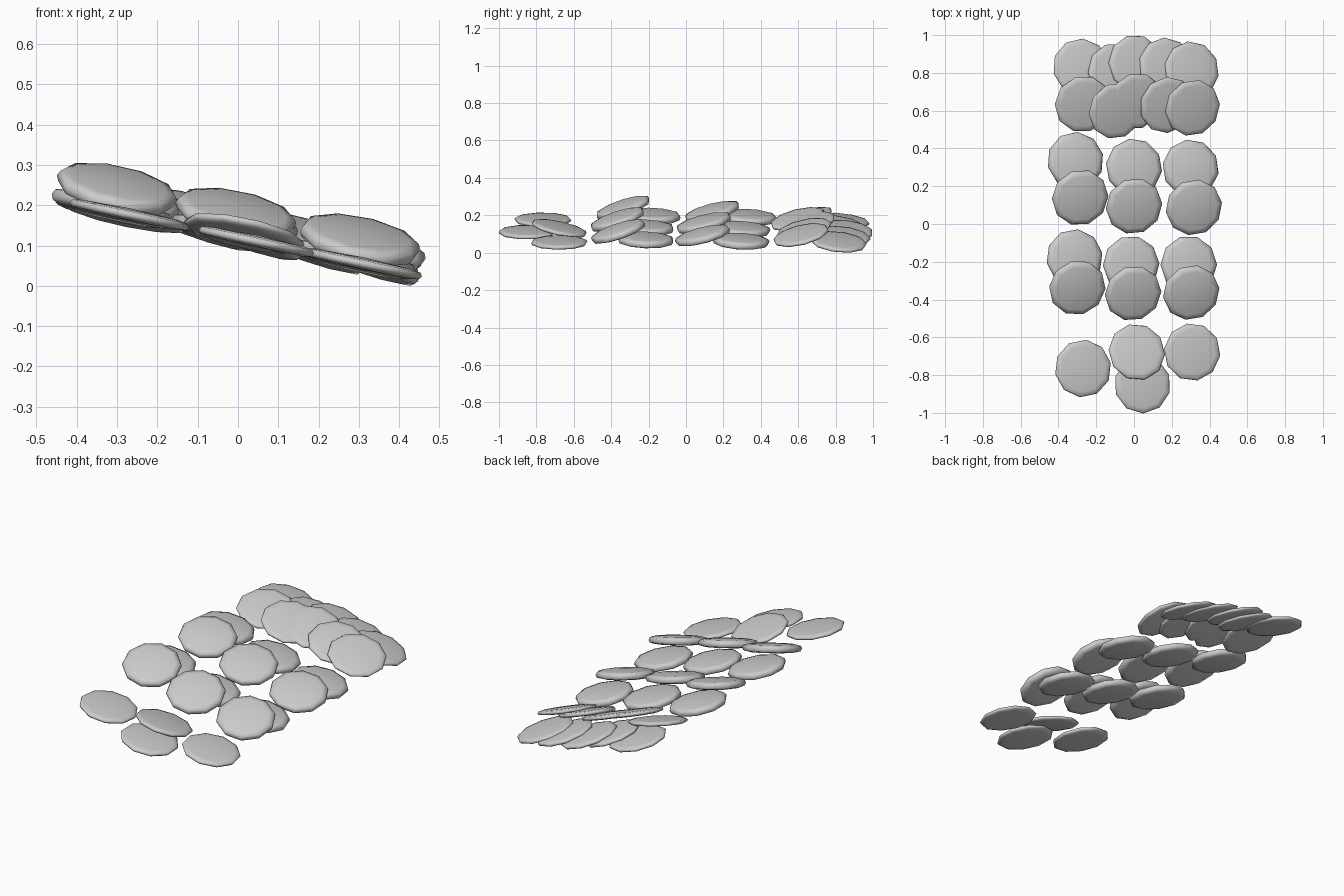
import bpy, bmesh, math, random
from mathutils import Euler

cube = bpy.data.objects.get("Cube")
if cube:
    bpy.data.objects.remove(cube)

random.seed(4)
SIDES = 10
RADIUS = 0.153
SLOPE = 0.21
# Half of the pebble cross-section: (radius factor, height)
PROFILE = [(0.8, -0.013), (0.96, -0.009), (1, 0), (0.96, 0.008), (0.8, 0.012)]

grey = bpy.data.materials.new("stone grey")
grey.use_nodes = True
colour = (0.6, 0.6, 0.6, 1)
grey.diffuse_color = colour
grey.node_tree.nodes["Principled BSDF"].inputs["Base Color"].default_value = colour


def disc_mesh():
    """Low ten-sided disc with a rounded rim and slightly domed faces."""
    bm = bmesh.new()
    rings = []
    for factor, z in PROFILE:
        ring = []
        for i in range(SIDES):
            a = math.tau * i / SIDES
            ring.append(bm.verts.new((RADIUS * factor * math.cos(a),
                                      RADIUS * factor * math.sin(a), z)))
        rings.append(ring)
    bottom = bm.verts.new((0, 0, -0.014))
    top = bm.verts.new((0, 0, 0.016))
    for i in range(SIDES):
        j = (i + 1) % SIDES
        for low, high in zip(rings, rings[1:]):
            bm.faces.new((low[i], low[j], high[j], high[i]))
        bm.faces.new((bottom, rings[0][j], rings[0][i]))
        bm.faces.new((top, rings[-1][i], rings[-1][j]))
    for face in bm.faces:
        face.smooth = True
    bmesh.ops.recalc_face_normals(bm, faces=bm.faces)
    mesh = bpy.data.meshes.new("disc")
    bm.to_mesh(mesh)
    bm.free()
    mesh.materials.append(grey)
    return mesh


MESH = disc_mesh()


def add_row(name, height, tilt, places, lean=12, thickness=1.0):
    """Discs resting on the sideways slope.
    tilt lifts the back edge, lean drops the left edge (degrees)."""
    for n, (x, y) in enumerate(places, start=1):
        disc = bpy.data.objects.new(f"{name}_{n}", MESH)
        disc.location = (x, y, height - SLOPE * x)
        turn = Euler((math.radians(tilt), math.radians(lean), 0)).to_matrix()
        spin = Euler((0, 0, random.uniform(0, math.tau))).to_matrix()
        disc.rotation_euler = (turn @ spin).to_euler()
        disc.scale.z = thickness
        bpy.context.collection.objects.link(disc)


# Back group: one flatter pair, then four steeper shingled pairs
add_row("back_lower_end_disc", 0.114, -6, [(-0.28, 0.83)])
add_row("back_lower_disc", 0.122, -6,
        [(-0.1, 0.805), (0.01, 0.85), (0.17, 0.835), (0.305, 0.815)], lean=19)
add_row("back_upper_end_disc", 0.137, 13, [(-0.27, 0.635)])
add_row("back_upper_disc", 0.16, 13,
        [(-0.095, 0.6), (0.01, 0.65), (0.175, 0.63), (0.31, 0.615)], lean=19)

# Two middle groups of three thicker leaning pairs
add_row("middle_lower_disc", 0.125, -3,
        [(-0.31, 0.335), (0, 0.3), (0.3, 0.295)], thickness=1.6)
add_row("middle_upper_disc", 0.16, 14,
        [(-0.285, 0.14), (0, 0.095), (0.317, 0.088)], thickness=1.6)
add_row("near_lower_disc", 0.13, -2,
        [(-0.315, -0.18), (-0.015, -0.215), (0.29, -0.215)], thickness=1.6)
add_row("near_upper_disc", 0.178, 18,
        [(-0.3, -0.337), (-0.005, -0.367), (0.303, -0.363)], thickness=1.6)

# Loose discs at the front
add_row("front_flat_disc", 0.12, 0,
        [(-0.27, -0.765), (0.045, -0.85), (0.308, -0.678)])
add_row("front_leaning_disc", 0.134, -12, [(0.015, -0.678)])
